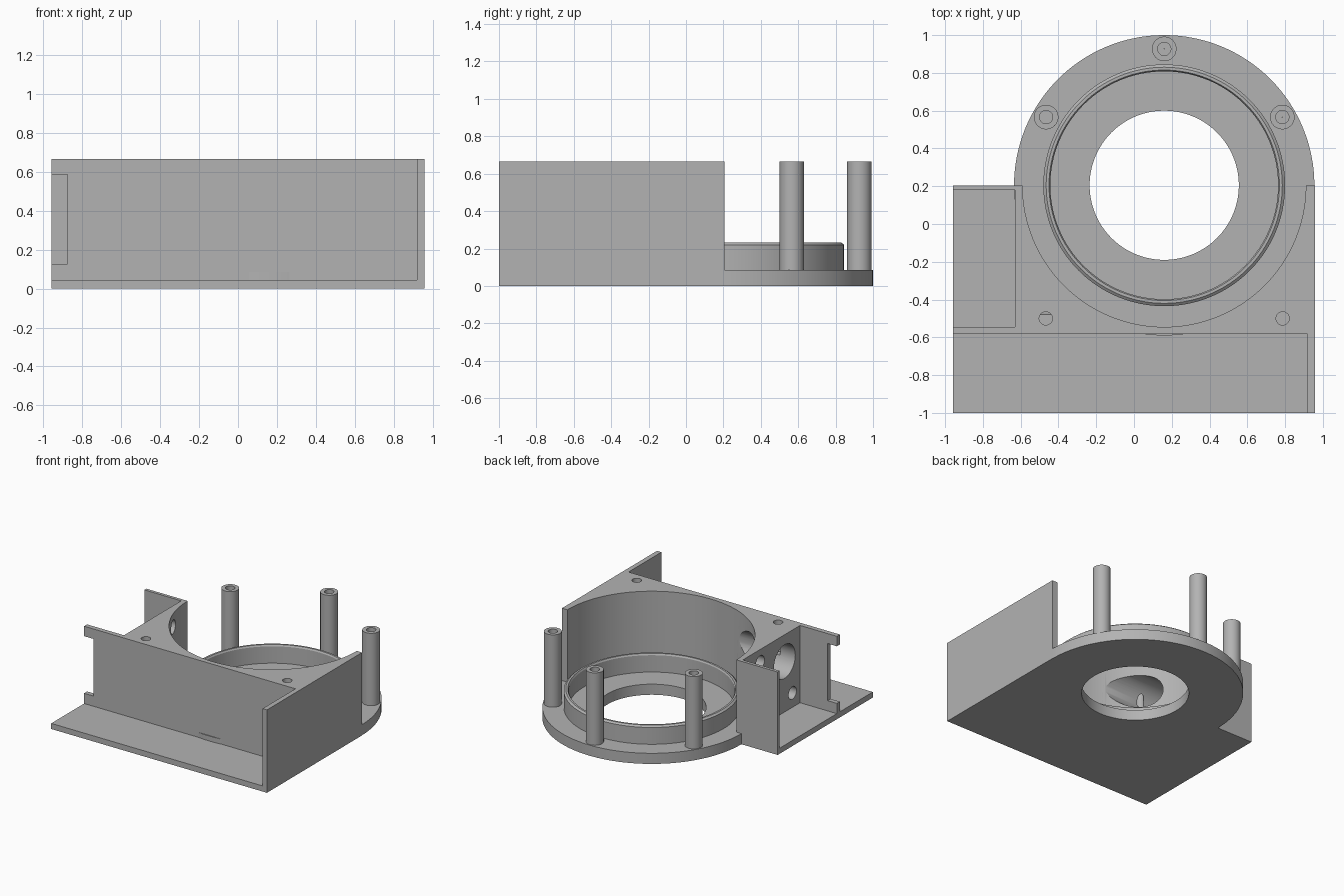
import bpy, bmesh
from math import cos, sin, pi, radians
from mathutils import Matrix, Vector

cube = bpy.data.objects.get("Cube")
if cube:
    bpy.data.objects.remove(cube)

# Main dimensions
X, FRONT, BACK = 0.957, -1.0, 0.205
TOP, FLOOR, FLANGE = 0.665, 0.045, 0.085
CX, CY = 0.16, 0.205
BORE, RIM = 0.75, 0.795
WALL_FRONT, POCKET_X = -0.583, -0.63

grey = bpy.data.materials.new("plain grey")
grey.use_nodes = True
grey.diffuse_color = (0.45, 0.45, 0.45, 1)
grey.node_tree.nodes["Principled BSDF"].inputs["Base Color"].default_value = grey.diffuse_color


def finish(name, bm, smooth=True):
    bmesh.ops.recalc_face_normals(bm, faces=bm.faces)
    mesh = bpy.data.meshes.new(name)
    bm.to_mesh(mesh)
    bm.free()
    mesh.materials.append(grey)
    obj = bpy.data.objects.new(name, mesh)
    bpy.context.collection.objects.link(obj)
    if smooth:
        shade(obj)
    return obj


def shade(obj):
    bpy.ops.object.select_all(action='DESELECT')
    obj.select_set(True)
    bpy.context.view_layer.objects.active = obj
    bpy.ops.object.shade_smooth_by_angle(angle=radians(25))


def prism(name, points, direction, smooth=True):
    """Extrude a flat outline of 3D points along a direction."""
    bm = bmesh.new()
    face = bm.faces.new([bm.verts.new(p) for p in points])
    out = bmesh.ops.extrude_face_region(bm, geom=[face], use_keep_orig=True)
    moved = [v for v in out["geom"] if isinstance(v, bmesh.types.BMVert)]
    bmesh.ops.translate(bm, verts=moved, vec=Vector(direction))
    return finish(name, bm, smooth)


def box(name, x0, x1, y0, y1, z0, z1):
    outline = [(x0, y0, z0), (x1, y0, z0), (x1, y1, z0), (x0, y1, z0)]
    return prism(name, outline, (0, 0, z1 - z0), False)


def lathe(name, profile, x, y, steps):
    """Spin a closed radius-height profile around a vertical axis."""
    bm = bmesh.new()
    rings = [[bm.verts.new((x + r * cos(2 * pi * i / steps), y + r * sin(2 * pi * i / steps), z))
              for r, z in profile] for i in range(steps)]
    n = len(profile)
    for i in range(steps):
        a, b = rings[i], rings[(i + 1) % steps]
        for j in range(n):
            k = (j + 1) % n
            bm.faces.new((a[j], b[j], b[k], a[k]))
    return finish(name, bm)


def lower_arc(radius, z, steps=64):
    """Half circle below the ring centre, from +x round to -x."""
    return [(CX + radius * cos(pi * i / steps), CY - radius * sin(pi * i / steps), z)
            for i in range(steps + 1)]


def drill(obj, centre, radius, depth, along_x=False):
    bm = bmesh.new()
    turn = Matrix.Rotation(pi / 2, 4, 'Y') if along_x else Matrix()
    bmesh.ops.create_cone(bm, cap_ends=True, segments=48, radius1=radius, radius2=radius,
                          depth=depth, matrix=Matrix.Translation(centre) @ turn)
    cutter = finish("hole_cutter", bm, False)
    cutter.hide_render = True
    mod = obj.modifiers.new("hole", 'BOOLEAN')
    mod.operation, mod.solver, mod.object = 'DIFFERENCE', 'EXACT', cutter
    bpy.context.view_layer.objects.active = obj
    bpy.ops.object.modifier_apply(modifier=mod.name)
    bpy.data.objects.remove(cutter)


# Floor plate, shaped around the round flange
prism("floor_plate", [(X, BACK, 0)] + lower_arc(RIM, 0)
      + [(-X, BACK, 0), (-X, FRONT, 0), (X, FRONT, 0)], (0, 0, FLOOR))

# Round flange with raised bearing ring and central opening
lathe("flange_ring", [(0.395, 0), (RIM, 0), (RIM, FLANGE), (0.64, FLANGE), (0.64, 0.22),
                      (0.625, 0.232), (0.61, 0.232), (0.603, 0.22), (0.603, FLANGE),
                      (0.395, FLANGE)], CX, CY, 128)

# Solid block with the half-round bore
block = prism("bore_block", [(X, BACK, FLOOR)] + lower_arc(BORE, FLOOR)
              + [(POCKET_X, BACK, FLOOR), (POCKET_X, WALL_FRONT, FLOOR), (X, WALL_FRONT, FLOOR)],
              (0, 0, TOP - FLOOR), False)

# Shaft hole and two fixing holes through the side of the block
for y, z, r in ((-0.35, 0.45, 0.135), (-0.04, 0.56, 0.055), (-0.45, 0.16, 0.05)):
    drill(block, (-0.45, y, z), r, 0.7, True)
# Screw holes in the top
for side in (-1, 1):
    drill(block, (CX + side * 0.627, -0.5, TOP), 0.035, 0.5)
shade(block)

# Side wall and pocket back wall
box("side_wall", 0.918, X, FRONT, WALL_FRONT, FLOOR, TOP)
box("pocket_back_wall", -X, POCKET_X, 0.18, BACK, FLOOR, TOP)

# Pocket front wall with a notched end
notch = [(POCKET_X, FLOOR), (POCKET_X, TOP), (-X, TOP), (-X, 0.585), (-0.875, 0.585),
         (-0.875, 0.127), (-X, 0.127), (-X, FLOOR)]
prism("pocket_front_wall", [(x, WALL_FRONT, z) for x, z in notch], (0, 0.038, 0), False)

# Hollow screw posts around the flange
for name, angle in (("left_post", 30), ("back_post", 90), ("right_post", 150)):
    a = radians(angle)
    lathe(name, [(0, FLANGE), (0.065, FLANGE), (0.065, TOP), (0.035, TOP), (0.035, 0.3), (0, 0.3)]
          [1:5] + [(0.001, 0.3), (0.001, FLANGE)], CX + 0.722 * cos(a), CY + 0.722 * sin(a), 40)
